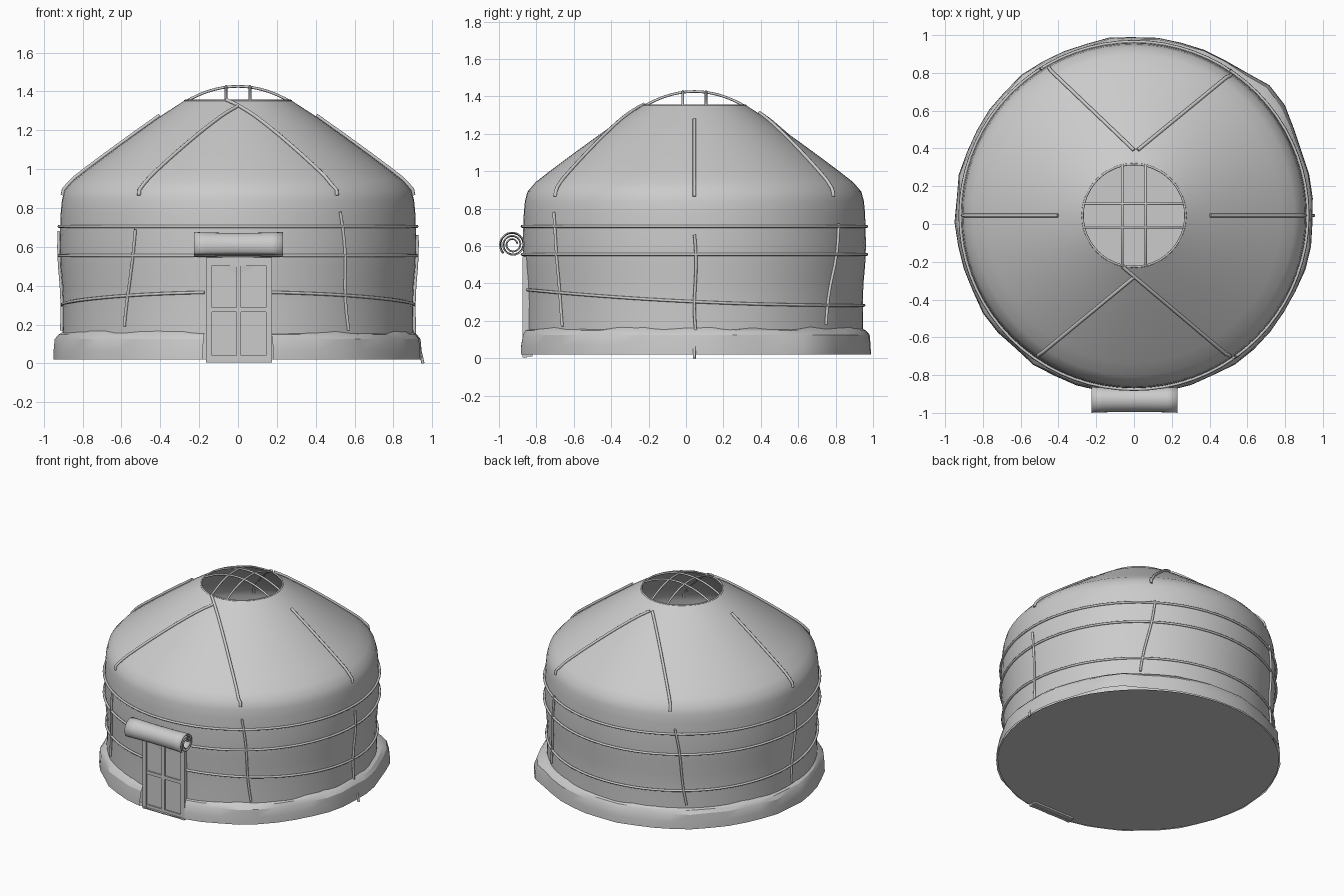
import bpy, bmesh, math, random
from math import sin, cos, pi, radians

if "Cube" in bpy.data.objects:
    bpy.data.objects.remove(bpy.data.objects["Cube"])

random.seed(4)
CY = 0.045                      # centre of the round tent in y
GREY = bpy.data.materials.new("felt_grey")
GREY.diffuse_color = (0.6, 0.6, 0.6, 1)
GREY.use_nodes = True
GREY.node_tree.nodes["Principled BSDF"].inputs["Base Color"].default_value = GREY.diffuse_color

# Outer profile (radius, height) from crown opening down to floor
PROFILE = [(.272, 1.355), (.40, 1.272), (.55, 1.165), (.68, 1.07), (.78, .995),
           (.85, .94), (.893, .89), (.906, .84), (.912, .78), (.915, .7),
           (.917, .6), (.913, .5), (.904, .4), (.90, .3), (.902, .16), (.90, .02)]


def lerp_table(t, table):
    table = sorted(table)
    if t <= table[0][0]:
        return table[0][1]
    for (a, va), (b, vb) in zip(table, table[1:]):
        if t <= b:
            return va + (vb - va) * (t - a) / (b - a)
    return table[-1][1]


def radius_at(z):
    return lerp_table(z, [(h, r) for r, h in PROFILE])


def roof_z(r):
    return lerp_table(r, PROFILE[:8])


def finish(name, bm, angle=40):
    me = bpy.data.meshes.new(name)
    bmesh.ops.recalc_face_normals(bm, faces=bm.faces)
    bm.to_mesh(me)
    bm.free()
    me.shade_smooth()
    me.set_sharp_from_angle(angle=radians(angle))
    me.materials.append(GREY)
    ob = bpy.data.objects.new(name, me)
    bpy.context.collection.objects.link(ob)
    return ob


def grid_mesh(bm, rows, wrap=False):
    vs = [[bm.verts.new(p) for p in row] for row in rows]
    n = len(vs)
    for i in range(n if wrap else n - 1):
        a, b = vs[i], vs[(i + 1) % n]
        for j in range(len(a) - 1):
            bm.faces.new((a[j], a[j + 1], b[j + 1], b[j]))
    return vs


def rope(name, pts, depth=.008, cyclic=False):
    cu = bpy.data.curves.new(name, 'CURVE')
    cu.dimensions = '3D'
    cu.bevel_depth = depth
    cu.bevel_resolution = 2
    cu.use_fill_caps = True
    sp = cu.splines.new('POLY')
    sp.points.add(len(pts) - 1)
    for p, c in zip(sp.points, pts):
        p.co = (*c, 1)
    sp.use_cyclic_u = cyclic
    cu.materials.append(GREY)
    ob = bpy.data.objects.new(name, cu)
    bpy.context.collection.objects.link(ob)


def box(bm, x0, x1, y0, y1, z0, z1):
    r = bmesh.ops.create_cube(bm, size=1)
    for v in r['verts']:
        v.co = ((x0 + x1) / 2 + v.co.x * (x1 - x0), (y0 + y1) / 2 + v.co.y * (y1 - y0),
                (z0 + z1) / 2 + v.co.z * (z1 - z0))


# Felt wall and roof, open at the crown
bm = bmesh.new()
N = 72
grid_mesh(bm, [[(r * cos(2 * pi * i / N), CY + r * sin(2 * pi * i / N), z) for r, z in PROFILE]
               for i in range(N)], wrap=True)
finish("felt_cover", bm, 60)

# Floor disc
bm = bmesh.new()
bmesh.ops.create_circle(bm, cap_ends=True, segments=48, radius=.94)
for v in bm.verts:
    v.co.y += CY
    v.co.z = .02
for f in bm.faces:
    if f.normal.z > 0:
        f.normal_flip()
me_floor = finish("floor", bm)
if me_floor.data.polygons[0].normal.z > 0:
    me_floor.data.flip_normals()

# Crumpled ground skirt, interrupted at the door, with a loose fold at the back right
bm = bmesh.new()
rows, S = [], 44
for i in range(S + 1):
    d = -79 + 338 * i / S
    a = radians(d)
    fold = max(0, 1 - abs(d - 40) / 16) * .055
    j = random.uniform(-.006, .006)
    top = .163 + random.uniform(-.012, .008)
    row = [(.948 + j + fold, .02), (.946 + j + fold, .07), (.938 + j * 2 + fold * .7, .125),
           (.922 + j + fold * .4, .148), (.898, top)]
    rows.append([(r * cos(a), CY + r * sin(a), z) for r, z in row])
grid_mesh(bm, rows)
finish("ground_skirt", bm, 25)

# Horizontal ropes
for k, z in enumerate((.705, .555)):
    r = radius_at(z) + .006
    rope(f"wall_rope_{k + 1}", [(r * cos(2 * pi * i / 72), CY + r * sin(2 * pi * i / 72), z)
                                for i in range(72)], .008, True)
pts = []
for i in range(73):
    a = radians(-79 + 338 * i / 72)
    s = sin(a) * .92
    z = .302 - .046 * s + .027 * s * s
    r = radius_at(z) + .006
    pts.append((r * cos(a), CY + r * sin(a), z))
rope("sagging_rope", pts)

# Roof ropes, given as start and end in plan
roof_lines = [((-.06, -.225), (.52, -.715)), ((0, -.28), (-.51, -.70)),
              ((0, .39), (-.44, .81)), ((.02, .39), (.52, .80)),
              ((.40, CY), (.90, CY)), ((-.40, CY), (-.90, CY))]
for k, ((x0, y0), (x1, y1)) in enumerate(roof_lines):
    pts = []
    for i in range(17):
        t = i / 16
        x, y = x0 + (x1 - x0) * t, y0 + (y1 - y0) * t
        r = math.hypot(x, y - CY)
        if r > .893:
            x, y, r = x * .893 / r, CY + (y - CY) * .893 / r, .893
        pts.append((x * 1.005, CY + (y - CY) * 1.005, roof_z(r) + .005))
    # tail hanging over the eave
    x, y, z = pts[-1]
    a = math.atan2(y - CY, x)
    r = radius_at(.87) + .005
    pts.append((r * cos(a), CY + r * sin(a), .865))
    rope(f"roof_rope_{k + 1}", pts, .0095)

# Upright wall ropes: angle and height at top, angle and height at bottom
wall_lines = [(-55, .78, -51, .17), (-125, .69, -130, .19), (0, .66, .5, .15),
              (180, .68, 179, .17), (57, .72, 51, .18), (122, .74, 127, .18)]
for k, (a0, z0, a1, z1) in enumerate(wall_lines):
    pts = []
    for i in range(13):
        t = i / 12
        z = z0 + (z1 - z0) * t
        a = radians(a0 + (a1 - a0) * t + .4 * sin(t * 6))
        r = radius_at(z) + .006
        pts.append((r * cos(a), CY + r * sin(a), z))
    rope(f"upright_rope_{k + 1}", pts)

# Small peg at the right side
rope("peg", [(.938, CY, .06), (.952, CY, 0.0)], .008)

# Crown ring and arched bars
rope("crown_ring", [(.272 * cos(2 * pi * i / 48), CY + .272 * sin(2 * pi * i / 48), 1.351)
                    for i in range(48)], .006, True)
for k, o in enumerate((-.062, .062)):
    h = math.sqrt(.272 ** 2 - o * o)
    xs = [-h + 2 * h * i / 20 for i in range(21)]
    zs = [1.35 + .08 * (1 - (x * x + o * o) / .272 ** 2) for x in xs]
    rope(f"crown_bar_long_{k + 1}", [(o, CY + x, z) for x, z in zip(xs, zs)], .007)
    rope(f"crown_bar_cross_{k + 1}", [(x, CY + o, z) for x, z in zip(xs, zs)], .007)

# Door: backing board, frame bars leaving four recessed panels
bm = bmesh.new()
box(bm, -.163, .173, -.864, -.82, .008, .54)
for x0, x1 in ((-.165, -.135), (-.009, .015), (.145, .175)):
    box(bm, x0, x1, -.875, -.85, .005, .545)
for z0, z1 in ((.006, .04), (.265, .289), (.505, .544)):
    box(bm, -.164, .174, -.874, -.85, z0, z1)
finish("door", bm, 30)

# Rolled door flap: spiral sheet, slightly pinched in the middle
bm = bmesh.new()
rows = []
for i in range(71):
    t = i / 70
    a = pi + .75 - t * 2 * pi * 2.6
    r = .071 - .045 * t
    row = []
    for j in range(9):
        u = -1 + j / 4
        p = .93 + .07 * u * u
        row.append((.0025 + .228 * u, -.927 + r * p * cos(a), .608 + r * p * sin(a)))
    rows.append(row)
grid_mesh(bm, rows)
roll = finish("rolled_door_flap", bm, 60)
m = roll.modifiers.new("thickness", 'SOLIDIFY')
m.thickness = .007
m.offset = 0
